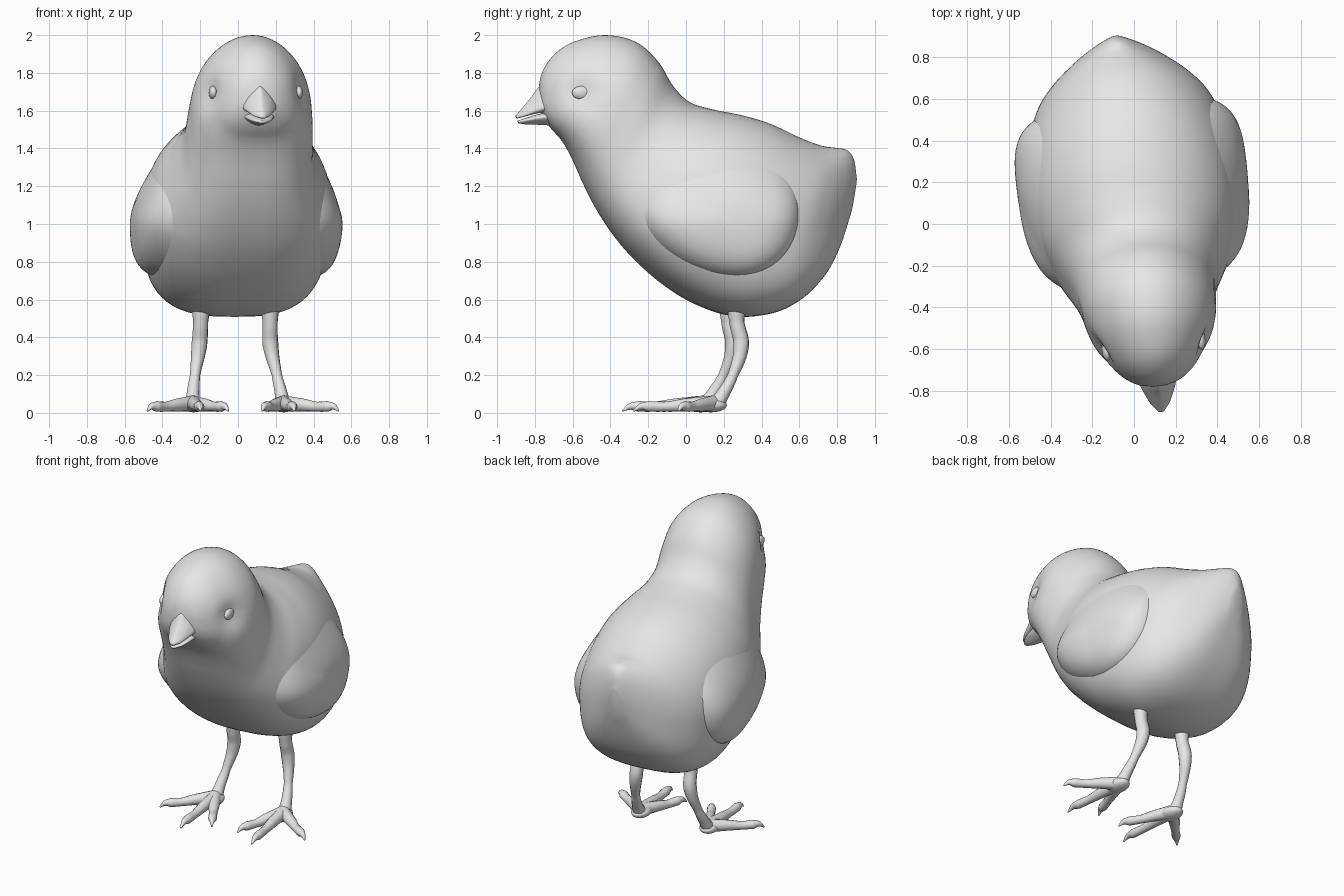
import bpy, bmesh, math
from mathutils import Matrix, Vector
from mathutils.bvhtree import BVHTree

cube = bpy.data.objects.get("Cube")
if cube:
    bpy.data.objects.remove(cube)

# the bird stands slightly turned and off centre
STANCE = Matrix.Translation((.015, 0, 0)) @ Matrix.Rotation(0.115, 4, 'Z')
grey = bpy.data.materials.new("plain_grey")
grey.use_nodes = True
grey.diffuse_color = (0.8, 0.8, 0.8, 1)
grey.node_tree.nodes["Principled BSDF"].inputs["Base Color"].default_value = (0.8, 0.8, 0.8, 1)


def smooth(t):
    t = min(1, max(0, t))
    return t * t * (3 - 2 * t)


def finish(name, bm):
    """Turn a bmesh into a smooth, coloured object in its final stance."""
    bmesh.ops.recalc_face_normals(bm, faces=bm.faces)
    for v in bm.verts:   # the head leans a little to its left
        v.co.x += .012 * smooth((-.1 - v.co.y) / .4) * smooth((v.co.z - 1.15) / .4)
    bm.transform(STANCE)
    mesh = bpy.data.meshes.new(name)
    bm.to_mesh(mesh)
    bm.free()
    mesh.materials.append(grey)
    ob = bpy.data.objects.new(name, mesh)
    bpy.context.scene.collection.objects.link(ob)
    mesh.shade_smooth()
    return ob


def dense(stations, steps):
    """Catmull-Rom interpolation of station tuples."""
    pts = [Vector(s) for s in stations]
    pts = [2 * pts[0] - pts[1]] + pts + [2 * pts[-1] - pts[-2]]
    out = []
    for a, b, c, d in zip(pts, pts[1:], pts[2:], pts[3:]):
        for i in range(steps):
            t = i / steps
            out.append(b + (c - a) * (t / 2) + (2 * a - 5 * b + 4 * c - d) * (t * t / 2)
                       + (3 * b - a - 3 * c + d) * (t ** 3 / 2))
    return out + [pts[-2]]


def bridge(bm, rings):
    for r, s in zip(rings, rings[1:]):
        n = len(r)
        for j in range(n):
            k = (j + 1) % n
            bm.faces.new((r[j], r[k], s[k], s[j]))


def loft(stations, power, steps=5, n=64):
    """Station: upper y, z, lower y, z, half width, skew of width downwards."""
    bm = bmesh.new()
    rings = []
    for uy, uz, ly, lz, w, skew in dense(stations, steps):
        ring = []
        for j in range(n):
            t = 2 * math.pi * j / n
            c, s = math.cos(t), math.sin(t)
            if c < 0:
                c, s = -abs(c) ** power, math.copysign(abs(s) ** power, s)
            ring.append(bm.verts.new((w * s * (1 - skew * c),
                                      (uy + ly) / 2 + (uy - ly) / 2 * c,
                                      (uz + lz) / 2 + (uz - lz) / 2 * c)))
        rings.append(ring)
    bridge(bm, rings)
    bm.faces.new(rings[0])
    bm.faces.new(rings[-1])
    return bm


# Head and body in one sweep from face to tail
body = loft([
    (-.788, 1.70, -.785, 1.65, .025, .1),
    (-.768, 1.80, -.765, 1.58, .10, .1),
    (-.71, 1.89, -.72, 1.51, .17, .1),
    (-.61, 1.96, -.665, 1.45, .228, .09),
    (-.44, 2.0, -.625, 1.39, .282, .06),
    (-.27, 1.965, -.585, 1.31, .315, .02),
    (-.15, 1.86, -.54, 1.21, .328, .02),
    (-.07, 1.73, -.475, 1.085, .345, .05),
    (.02, 1.645, -.39, .955, .395, .05),
    (.15, 1.605, -.28, .825, .457, .04),
    (.3, 1.575, -.13, .69, .492, .02),
    (.45, 1.53, .045, .58, .495, .02),
    (.6, 1.46, .25, .512, .475, .05),
    (.72, 1.415, .45, .526, .42, .12),
    (.80, 1.403, .605, .60, .33, .23),
    (.86, 1.39, .73, .725, .22, .33),
    (.895, 1.34, .81, .87, .13, .35),
    (.91, 1.24, .875, 1.05, .045, .2)], power=.71)

# Eye sockets
EYE_Y, EYE_Z = -.585, 1.695
for v in body.verts:
    d = (v.co.y - EYE_Y) ** 2 + (v.co.z - EYE_Z) ** 2
    if abs(v.co.x) > .05:
        v.co.x -= math.copysign(.03 * math.exp(-d / .006), v.co.x)
tree = BVHTree.FromBMesh(body)


def surface(y, z):
    """Half width of the body at a given side position."""
    return tree.ray_cast(Vector((2, y, z)), Vector((-1, 0, 0)))[0].x


finish("body", body)

# Beak
finish("upper_beak", loft([
    (-.70, 1.79, -.70, 1.60, .08, .6),
    (-.78, 1.732, -.77, 1.59, .068, .6),
    (-.83, 1.667, -.82, 1.58, .055, .5),
    (-.88, 1.607, -.87, 1.566, .036, .4),
    (-.91, 1.572, -.903, 1.558, .014, 0)], power=.6, n=32))
finish("lower_beak", loft([
    (-.70, 1.60, -.70, 1.52, .08, -.4),
    (-.78, 1.584, -.78, 1.525, .068, -.4),
    (-.85, 1.563, -.85, 1.527, .048, -.4),
    (-.90, 1.546, -.893, 1.533, .015, 0)], power=1, n=32))


def ellipsoid(name, centre, radii):
    bm = bmesh.new()
    bmesh.ops.create_uvsphere(bm, u_segments=32, v_segments=16, radius=1)
    bm.transform(Matrix.Translation(centre) @ Matrix.Diagonal((*radii, 1)))
    finish(name, bm)


def wing(name, side, count=18, n=80):
    """Egg-shaped shell laid on the flank, fading in at the shoulder."""
    bm = bmesh.new()
    rings = []
    for i in range(1, count + 1):
        r = math.sin(i / count * math.pi / 2)
        ring = []
        for j in range(n):
            t = 2 * math.pi * j / n
            c, s = math.cos(t), math.sin(t)
            y = .14 + .415 * r * c
            z = 1.06 + .33 * r * s * (1 + .2 * c)
            fade = smooth(.75 - r * (.9 * s - .08 * c))
            rim = math.sqrt(max(0, 1 - r ** 5))
            off = fade * (.06 + .02 * max(0, r * c)) * rim - .02 * r ** 8 - .003
            ring.append(bm.verts.new((side * (surface(y, z) + off), y, z)))
        rings.append(ring)
    bridge(bm, rings)
    bm.faces.new(rings[0])
    ob = finish(name, bm)
    # the open shell must face outwards
    if sum(p.normal.x * p.area for p in ob.data.polygons) * side < 0:
        ob.data.flip_normals()


def tube(name, points, radii):
    """Tapered smooth limb along a path."""
    curve = bpy.data.curves.new(name, 'CURVE')
    curve.dimensions = '3D'
    curve.bevel_depth = 1
    curve.bevel_resolution = 4
    curve.resolution_u = 8
    curve.use_fill_caps = True
    spline = curve.splines.new('BEZIER')
    spline.bezier_points.add(len(points) - 1)
    for bp, p, r in zip(spline.bezier_points, points, radii):
        bp.co, bp.radius = p, r
        bp.handle_left_type = bp.handle_right_type = 'AUTO'
    helper = bpy.data.objects.new(name + "_path", curve)
    bpy.context.scene.collection.objects.link(helper)
    bpy.context.view_layer.update()
    deps = bpy.context.evaluated_depsgraph_get()
    mesh = bpy.data.meshes.new_from_object(helper.evaluated_get(deps))
    bpy.data.objects.remove(helper)
    bm = bmesh.new()
    bm.from_mesh(mesh)
    finish(name, bm)


# Paired parts
for label, s in (("left", 1), ("right", -1)):
    ellipsoid(label + "_eye", (s * (surface(EYE_Y, EYE_Z) - .003), EYE_Y, EYE_Z),
              (.022, .05, .035))
    wing(label + "_wing", s)
    tube(label + "_leg",
         [(s * x, y, z) for x, y, z in (
             (.185, .25, .6), (.185, .25, .48), (.19, .272, .36),
             (.218, .225, .2), (.235, .17, .1), (.24, .135, .045))],
         [.055, .04, .042, .027, .034, .042])
    ellipsoid(label + "_foot_pad", (s * .24, .105, .04), (.06, .085, .037))
    hub = Vector((s * .24, .12, .05))
    for toe, x, y in (("outer", .51, -.10), ("middle", .25, -.31), ("inner", .09, -.20)):
        tip = Vector((s * x, y, .012))
        path = [hub.lerp(tip, f) for f in (0, .35, .6, .8, .9, 1)]
        for p, z in zip(path, (.05, .042, .033, .034, .034, .01)):
            p.z = z
        tube(f"{label}_{toe}_toe", path, [.042, .034, .026, .028, .018, .004])
